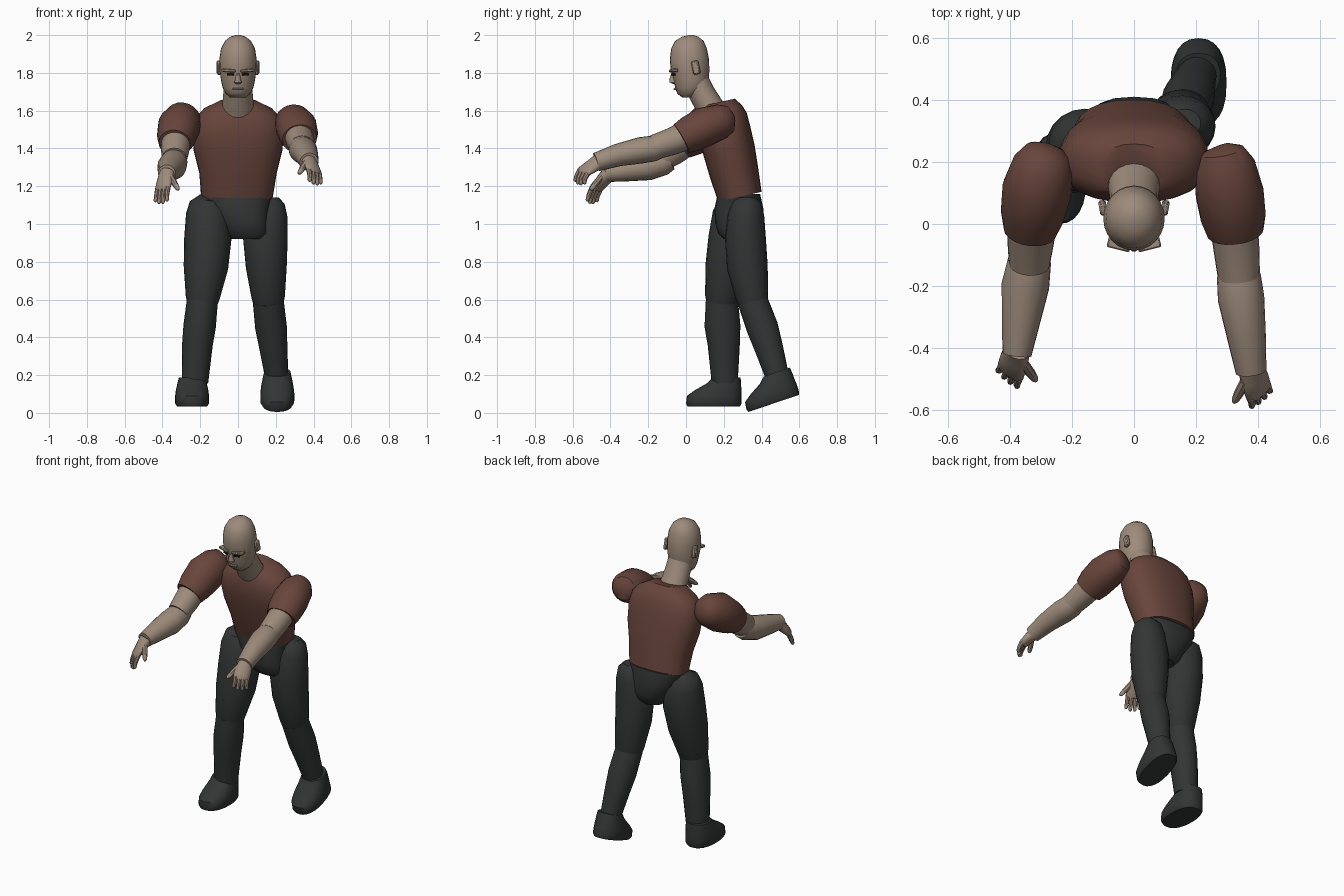
import bpy, bmesh
from math import sin, cos, pi, radians
from mathutils import Vector, Matrix


def mat(name, col):
    m = bpy.data.materials.new(name)
    m.diffuse_color = (*col, 1)
    return m


SKIN = mat("skin", (0.34, 0.26, 0.20))
SHIRT = mat("shirt", (0.14, 0.06, 0.045))
TROUSERS = mat("trousers", (0.033, 0.036, 0.036))
DARK = mat("dark", (0.01, 0.01, 0.01))


def finish(bm, name, m):
    bmesh.ops.recalc_face_normals(bm, faces=bm.faces)
    me = bpy.data.meshes.new(name)
    bm.to_mesh(me)
    bm.free()
    me.materials.append(m)
    ob = bpy.data.objects.new(name, me)
    bpy.context.collection.objects.link(ob)
    return ob


def add_loft(bm, rings, side=(1, 0, 0), axis=None, n=20, power=1.0):
    """Skin a tube over rings (x, y, z, half width, half depth)."""
    pts = [Vector(r[:3]) for r in rings]
    loops = []
    for i, r in enumerate(rings):
        t = Vector(axis) if axis else pts[min(i + 1, len(pts) - 1)] - pts[max(i - 1, 0)]
        t.normalize()
        a = Vector(side)
        a = (a - t * a.dot(t)).normalized()
        b = t.cross(a)
        loop = []
        for k in range(n):
            c, s = cos(2 * pi * k / n), sin(2 * pi * k / n)
            c, s = [abs(v) ** power * (1 if v >= 0 else -1) for v in (c, s)]
            loop.append(bm.verts.new(pts[i] + a * r[3] * c + b * r[4] * s))
        loops.append(loop)
    for p, q in zip(loops, loops[1:]):
        for k in range(n):
            j = (k + 1) % n
            bm.faces.new((p[k], p[j], q[j], q[k]))
    bm.faces.new(loops[0])
    bm.faces.new(loops[-1])


def loft(name, m, rings, **kw):
    bm = bmesh.new()
    add_loft(bm, rings, **kw)
    return finish(bm, name, m)


def box(name, m, loc, size, rot=(0, 0, 0)):
    bm = bmesh.new()
    bmesh.ops.create_cube(bm, size=1)
    bmesh.ops.scale(bm, vec=size, verts=bm.verts)
    bmesh.ops.bevel(bm, geom=bm.edges[:], offset=min(size) * 0.25, segments=1, affect='EDGES')
    ob = finish(bm, name, m)
    ob.location, ob.rotation_euler = loc, rot
    return ob


# Head and neck
loft("head", SKIN, [
    (0, .028, 2.0, .012, .012), (0, .022, 1.992, .04, .042), (0, .018, 1.97, .068, .075),
    (0, .016, 1.93, .09, .094), (0, .018, 1.87, .099, .104), (0, .022, 1.81, .097, .102),
    (0, .027, 1.76, .09, .092), (0, .027, 1.72, .081, .084), (0, .018, 1.69, .064, .064),
    (0, .015, 1.67, .04, .035)], axis=(0, 0, 1), n=24)
loft("neck", SKIN, [(0, .05, 1.76, .076, .07), (0, .085, 1.69, .078, .07), (0, .15, 1.58, .088, .075)])

# Face
loft("nose", SKIN, [(0, -.066, 1.80, .009, .012), (0, -.072, 1.765, .014, .018),
                    (0, -.068, 1.75, .021, .02), (0, -.058, 1.742, .014, .012)], axis=(0, 0, 1), n=10)
box("mouth", SKIN, (0, -.055, 1.715), (.06, .02, .012))
for s in (-1, 1):
    box("brow", SKIN, (s * .048, -.066, 1.812), (.075, .034, .016), (0, s * radians(-4), s * radians(14)))
    box("eye", DARK, (s * .038, -.064, 1.792), (.038, .024, .014), (0, 0, s * radians(18)))
    box("ear", SKIN, (s * .1, .052, 1.828), (.024, .038, .072), (radians(12), 0, s * radians(-10)))

# Torso and pelvis
loft("shirt_body", SHIRT, [
    (-.005, .285, 1.145, .19, .118), (0, .255, 1.27, .205, .13), (0, .228, 1.39, .235, .138),
    (0, .205, 1.49, .243, .138), (0, .195, 1.56, .225, .13), (0, .187, 1.605, .185, .112),
    (0, .175, 1.645, .105, .085)], axis=(0, -.22, 1), n=24, power=.85)
loft("pelvis", TROUSERS, [
    (-.005, .28, 1.16, .187, .112), (0, .28, 1.08, .165, .13), (.03, .28, 1.0, .13, .125),
    (.045, .28, .95, .12, .11), (.05, .28, .92, .095, .08)], axis=(0, 0, 1), power=.8)

# Legs: the front leg is at -x, the trailing leg at +x
LEGS = {
    "front": ([(-.155, .265, 1.135, .05, .05), (-.165, .265, 1.115, .09, .09), (-.16, .257, 1.06, .115, .115),
               (-.16, .245, .92, .125, .127), (-.17, .22, .77, .118, .118),
               (-.187, .192, .61, .09, .092), (-.19, .19, .575, .08, .08)],
              [(-.188, .19, .6, .082, .085), (-.203, .193, .46, .086, .095),
               (-.215, .2, .36, .081, .085), (-.228, .205, .16, .07, .069)]),
    "rear": ([(.165, .325, 1.14, .05, .045), (.165, .325, 1.115, .082, .075), (.157, .318, 1.05, .105, .096),
              (.145, .315, .92, .118, .108), (.15, .325, .77, .108, .108),
              (.16, .35, .61, .088, .086), (.162, .358, .57, .078, .075)],
             [(.16, .352, .595, .082, .08), (.175, .405, .45, .084, .084),
              (.188, .44, .34, .074, .075), (.207, .49, .17, .06, .06)]),
}
for side, (thigh, calf) in LEGS.items():
    loft(side + "_thigh", TROUSERS, thigh)
    loft(side + "_calf", TROUSERS, calf)

# Shoes: toe at local y = 0, sole at local z = 0
SHOE = [(0, .147, 0, .08, .14), (0, .147, .015, .09, .147), (0, .15, .055, .09, .145),
        (0, .17, .085, .086, .123), (0, .2, .12, .078, .092), (0, .216, .152, .07, .073)]
for name, loc, tilt, yaw in (("front_shoe", (-.243, 0, .035), 0, 0), ("rear_shoe", (.208, .325, .003), 18.7, 0)):
    ob = loft(name, TROUSERS, SHOE, axis=(0, 0, 1), n=24, power=.85)
    ob.data.transform(Matrix.Translation(loc) @ Matrix.Rotation(radians(tilt), 4, 'X'))

# Arms: sleeve, upper arm and forearm
ARMS = {
    "right": ([(-.275, .25, 1.575, .03, .03), (-.28, .235, 1.57, .07, .07), (-.292, .19, 1.552, .1, .1),
               (-.312, .11, 1.515, .113, .118), (-.327, .03, 1.46, .103, .103), (-.335, -.025, 1.425, .085, .086)],
              [(-.325, .04, 1.47, .08, .08), (-.333, -.06, 1.39, .075, .075), (-.337, -.13, 1.345, .066, .068)],
              [(-.335, -.085, 1.345, .06, .06), (-.337, -.12, 1.33, .07, .072), (-.35, -.2, 1.305, .077, .074),
               (-.365, -.32, 1.285, .061, .06), (-.377, -.42, 1.268, .047, .046)]),
    "left": ([(.28, .25, 1.56, .03, .03), (.285, .235, 1.557, .07, .07), (.292, .19, 1.545, .098, .092),
              (.308, .1, 1.515, .11, .105), (.32, .02, 1.475, .105, .097), (.326, -.025, 1.45, .092, .086)],
             [(.318, .03, 1.48, .078, .078), (.33, -.08, 1.435, .074, .072), (.338, -.17, 1.405, .068, .066)],
             [(.336, -.13, 1.41, .06, .058), (.338, -.17, 1.4, .071, .068), (.345, -.24, 1.39, .075, .07),
              (.362, -.36, 1.365, .063, .06), (.377, -.475, 1.328, .05, .05)]),
}
for side, (sleeve, upper, fore) in ARMS.items():
    loft(side + "_sleeve", SHIRT, sleeve)
    loft(side + "_upper_arm", SKIN, upper)
    loft(side + "_forearm", SKIN, fore)


# Hands: palm, four curled fingers and a thumb
def hand(name, wrist, knuckle, tip, across, thumb):
    w, k, t, a = [Vector(v) for v in (wrist, knuckle, tip, across)]
    a.normalize()
    bm = bmesh.new()
    mid = w.lerp(k, .5)
    add_loft(bm, [(*w, .042, .04), (*mid, .05, .03), (*k, .05, .022), (*k.lerp(t, .15), .044, .016)], side=a, n=14)
    for i, length in enumerate((.8, 1, 1.05, .95)):
        off = a * (i - 1.5) * .024
        end = k + (t - k) * length
        bend = k.lerp(end, .5) + (k - w) * .08
        add_loft(bm, [(*(k + off), .013, .014), (*(bend + off), .012, .013),
                      (*(end + off * 1.1), .01, .01), (*(end + off * 1.1 + (t - k) * .08), .005, .005)], side=a, n=8)
    p = w.lerp(k, .35) + a * .035
    e = Vector(thumb)
    add_loft(bm, [(*p, .017, .017), (*p.lerp(e, .55), .016, .016), (*p.lerp(e, .9), .012, .012),
                  (*e, .006, .006)], side=(0, 0, 1), n=8)
    finish(bm, name, SKIN)


hand("right_hand", (-.375, -.405, 1.27), (-.398, -.475, 1.19), (-.408, -.5, 1.115), (.08, -.06, .02), (-.315, -.505, 1.18))
hand("left_hand", (.375, -.46, 1.332), (.402, -.54, 1.278), (.41, -.565, 1.215), (-.08, -.06, .03), (.322, -.575, 1.265))

# Smooth shading with crisp seams
bpy.ops.object.select_all(action='SELECT')
bpy.context.view_layer.objects.active = bpy.data.objects["head"]
bpy.ops.object.shade_smooth_by_angle(angle=radians(40))
